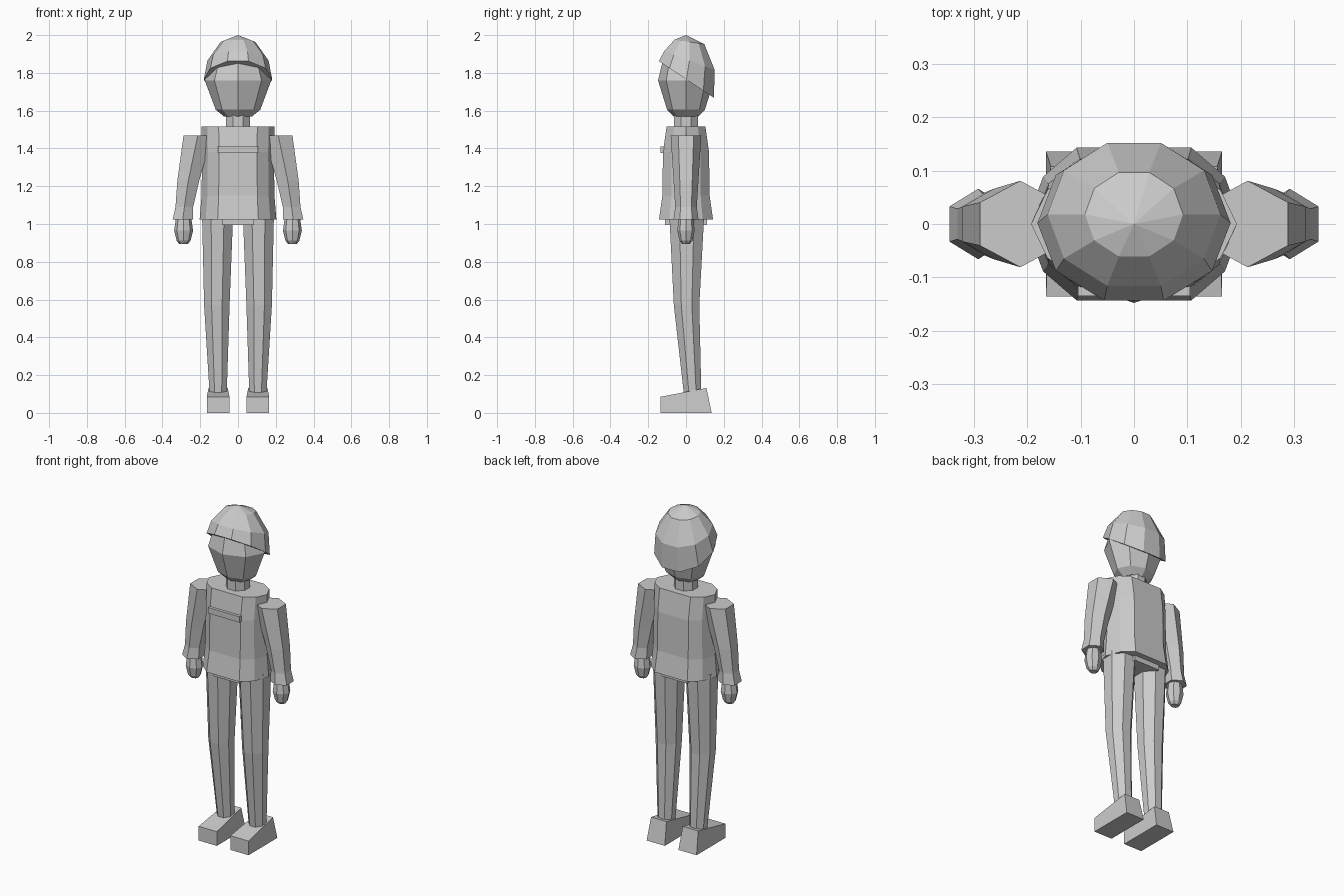
import bpy, bmesh
from math import cos, sin, pi

cube = bpy.data.objects.get("Cube")
if cube:
    bpy.data.objects.remove(cube, do_unlink=True)

grey = bpy.data.materials.new("plain grey")
grey.use_nodes = True
grey.diffuse_color = (0.6, 0.6, 0.6, 1)
grey.node_tree.nodes["Principled BSDF"].inputs["Base Color"].default_value = (0.6, 0.6, 0.6, 1)


def finish(name, bm):
    bmesh.ops.recalc_face_normals(bm, faces=bm.faces)
    mesh = bpy.data.meshes.new(name)
    bm.to_mesh(mesh)
    bm.free()
    mesh.materials.append(grey)
    obj = bpy.data.objects.new(name, mesh)
    bpy.context.collection.objects.link(obj)
    return obj


def polygon(sides, turn=0.0):
    """Unit cross-section; turn is a fraction of one side."""
    return [(cos(2 * pi * (i + turn) / sides), sin(2 * pi * (i + turn) / sides))
            for i in range(sides)]


def loft(name, section, rings, mirror=1, apex=None):
    """Skin rings of (centre x, centre y, z, radius x, radius y, backward drop)."""
    bm = bmesh.new()
    loops = []
    for cx, cy, z, rx, ry, drop in rings:
        loops.append([bm.verts.new((mirror * (cx + rx * u), cy + ry * v, z - drop * v))
                      for u, v in section])
    n = len(section)
    for a, b in zip(loops, loops[1:]):
        for i in range(n):
            j = (i + 1) % n
            bm.faces.new((a[i], a[j], b[j], b[i]))
    bm.faces.new(loops[0])
    if apex:
        tip = bm.verts.new(apex)
        for i in range(n):
            bm.faces.new((loops[-1][i], loops[-1][(i + 1) % n], tip))
    else:
        bm.faces.new(loops[-1])
    return finish(name, bm)


def box(name, low, high):
    bm = bmesh.new()
    bmesh.ops.create_cube(bm, size=1)
    for v in bm.verts:
        v.co = [(a + b) / 2 + c * (b - a) for a, b, c in zip(low, high, v.co)]
    return finish(name, bm)


# Head, tilted cap and neck
loft("head", polygon(8), [
    (0, 0, 1.57, 0.075, 0.065, 0), (0, 0, 1.605, 0.118, 0.1, 0),
    (0, 0, 1.76, 0.176, 0.148, 0), (0, 0, 1.87, 0.14, 0.122, 0)])
loft("cap", polygon(10), [
    (0, 0.002, 1.765, 0.181, 0.153, 0.102), (0, 0.018, 1.865, 0.162, 0.141, 0.052),
    (0, 0.018, 1.964, 0.092, 0.083, 0.012)], apex=(0, 0, 2.0))
loft("neck", polygon(8, 0.5), [
    (0, 0, 1.49, 0.068, 0.068, 0), (0, 0, 1.59, 0.068, 0.068, 0)])

# Jacket body with a broad flat front, hips and chest pocket
half = [(1, 0), (0.84, 0.62), (0.53, 1)]
body = half + [(-u, v) for u, v in reversed(half)] + [(-u, -v) for u, v in half[1:]]
body += [(u, -v) for u, v in reversed(half[1:])]
loft("jacket", body, [
    (0, 0, 1.025, 0.203, 0.143, 0), (0, 0, 1.15, 0.193, 0.125, 0),
    (0, 0, 1.38, 0.19, 0.122, 0), (0, 0, 1.515, 0.193, 0.103, 0)])
box("hips", (-0.085, -0.11, 0.995), (0.085, 0.11, 1.1))
box("chest_pocket", (-0.105, -0.135, 1.375), (0.105, -0.105, 1.41))

for label, s in (("left", 1), ("right", -1)):
    # Six-sided sleeve with a flared cuff
    loft(label + "_sleeve", polygon(6, 0.5), [
        (0.292, 0, 1.025, 0.062, 0.066, 0), (0.284, 0, 1.09, 0.054, 0.057, 0),
        (0.263, 0, 1.23, 0.067, 0.066, 0), (0.213, 0, 1.468, 0.087, 0.081, 0)], s)
    # Hand
    loft(label + "_hand", polygon(8), [
        (0.288, 0, 0.895, 0.024, 0.02, 0), (0.288, 0, 0.912, 0.037, 0.034, 0),
        (0.288, 0, 0.965, 0.05, 0.046, 0), (0.288, 0, 1.035, 0.04, 0.038, 0)], s)
    # Leg, bent slightly back below the knee
    loft(label + "_leg", polygon(8, 0.5), [
        (0.105, 0.035, 0.1, 0.049, 0.05, 0), (0.112, 0.003, 0.57, 0.073, 0.073, 0),
        (0.108, 0.004, 1.05, 0.089, 0.1, 0)], s)
    # Wedge shoe, higher and narrower at the heel
    shoe = box(label + "_shoe", (0.045, -0.136, 0), (0.165, 0.136, 0.085))
    for v in shoe.data.vertices:
        if v.co.z > 0.05 and v.co.y > 0:
            v.co = (0.105 + (v.co.x - 0.105) * 0.85, 0.108, 0.132)
        v.co.x *= s
    if s < 0:
        shoe.data.flip_normals()
